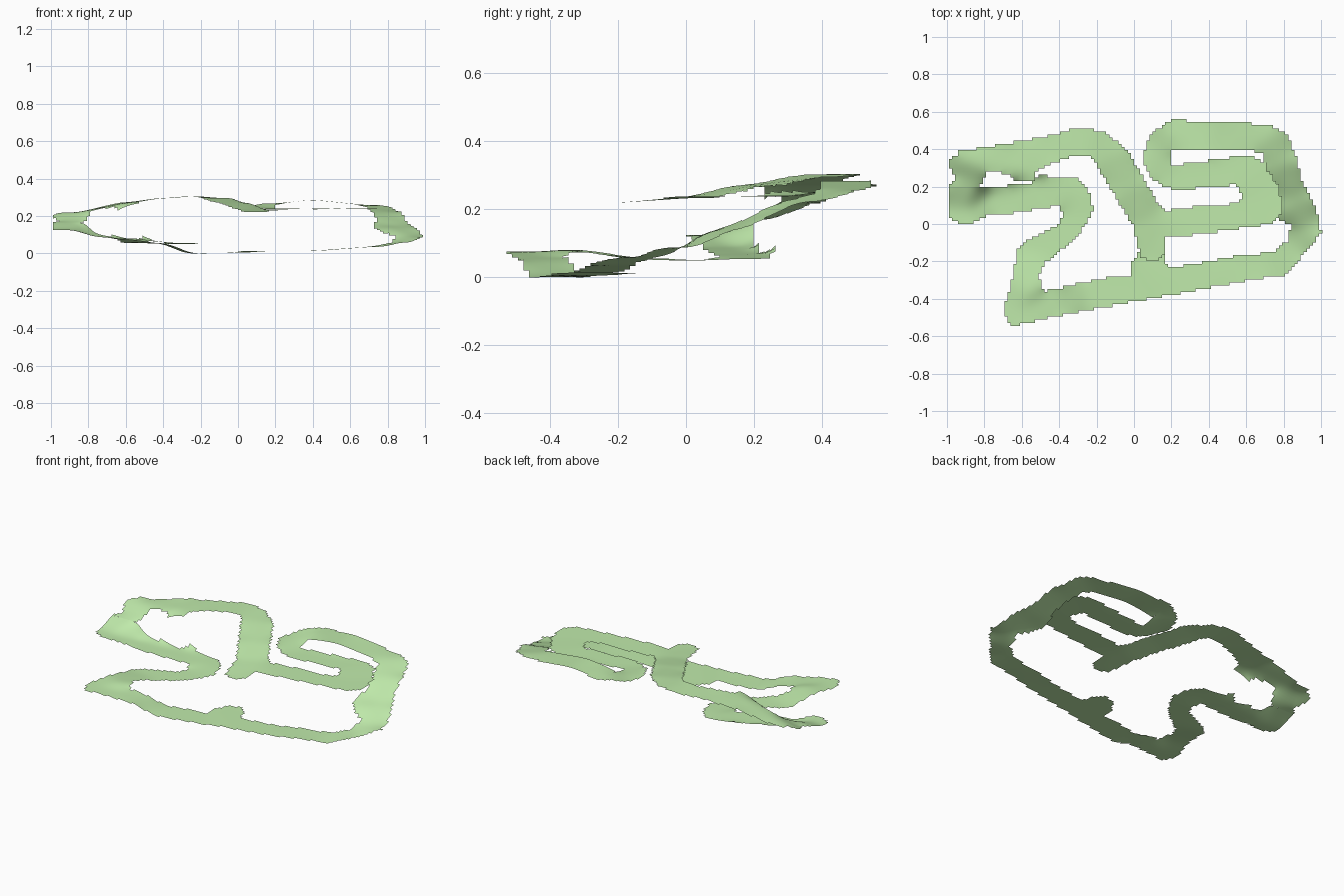
import bpy, bmesh, math

STEP = 0.0165

mat = bpy.data.materials.new("grass_green")
mat.diffuse_color = (0.53, 0.83, 0.41, 1)

# lower loop: left hairpin, S-bend, front straight, right climb, back straight
lower_outline = [
    (-.99, .2), (-.99, .04), (-.93, 0), (-.84, .01), (-.80, .04), (-.62, .06), (-.4, .1),
    (-.38, .05), (-.41, -.01), (-.56, -.08), (-.62, -.13), (-.64, -.25), (-.68, -.4),
    (-.7, -.48), (-.65, -.545), (-.4, -.49), (-.03, -.42), (.25, -.37), (.68, -.29),
    (.82, -.27), (.9, -.17), (1, -.05), (.98, .06), (.9, .23), (.86, .38), (.81, .49),
    (.74, .525), (.55, .545), (.2, .555), (.2, .4), (.6, .4), (.69, .37), (.71, .3),
    (.74, .2), (.72, .08), (.78, .02), (.84, 0), (.82, -.09), (.74, -.15), (.55, -.17),
    (.18, -.24), (.16, -.16), (.12, -.12), (.04, -.13), (-.01, -.2), (-.02, -.28),
    (-.1, -.28), (-.3, -.32), (-.48, -.36), (-.51, -.28), (-.48, -.21), (-.35, -.11),
    (-.25, 0), (-.22, .08), (-.25, .2), (-.3, .24), (-.5, .26), (-.55, .22), (-.65, .22),
    (-.69, .19), (-.82, .2)]
lower_line = [
    (-.6, .38, .285), (-.86, .33, .232), (-.9, .22, .182), (-.9, .07, .137), (-.75, .1, .1),
    (-.5, .15, .08), (-.31, .17, .067), (-.3, .03, .062), (-.52, -.14, .068), (-.58, -.35, .094),
    (-.62, -.46, .088), (-.42, -.42, .066), (-.24, -.38, .012), (0, -.33, .016), (.1, -.28, .025),
    (.4, -.26, .026), (.7, -.21, .046), (.86, -.13, .07), (.93, -.02, .1), (.87, .13, .155),
    (.8, .33, .235), (.7, .46, .27), (.4, .48, .297), (.2, .48, .28), (.12, .38, .26)]

# upper loop: back-left straight, diagonal with spur, inner hairpins
upper_outline = [
    (-.82, .2), (-.79, .28), (-.74, .28), (-.66, .26), (-.64, .23), (-.53, .23), (-.52, .28),
    (-.45, .32), (-.3, .37), (-.22, .35), (-.13, .2), (0, -.02), (.02, -.12), (.04, -.18),
    (.1, -.21), (.16, -.17), (.16, -.07), (.3, -.06), (.6, -.02), (.74, 0), (.79, .05),
    (.78, .2), (.72, .28), (.70, .33), (.6, .37), (.54, .36), (.35, .33), (.2, .315),
    (.2, .555), (.1, .49), (.06, .42), (.05, .33), (.08, .26), (.14, .21), (.22, .18),
    (.55, .21), (.58, .14), (.55, .11), (.3, .09), (.17, .07), (.12, .12), (.06, .23),
    (-.04, .4), (-.16, .49), (-.28, .52), (-.5, .46), (-.93, .39), (-.99, .33), (-.96, .24),
    (-.99, .2)]
upper_line = [
    (.4, .48, .297), (.2, .48, .28), (.12, .38, .26), (.2, .25, .25), (.6, .28, .253),
    (.69, .14, .25), (.6, .05, .25), (.2, .01, .246), (.1, -.18, .233), (.06, 0, .247),
    (-.02, .2, .284), (-.1, .38, .308), (-.25, .44, .317), (-.4, .41, .307), (-.6, .38, .285),
    (-.86, .33, .232), (-.9, .22, .182), (-.9, .07, .137), (-.75, .1, .1)]


def inside(x, y, poly):
    hit = False
    for (ax, ay), (bx, by) in zip(poly, poly[1:] + poly[:1]):
        if (ay > y) != (by > y) and x < ax + (y - ay) * (bx - ax) / (by - ay):
            hit = not hit
    return hit


def height(x, y, line):
    """Height from the road centre line, blended between nearby segments."""
    total = weight = 0
    for (ax, ay, az), (bx, by, bz) in zip(line, line[1:]):
        dx, dy = bx - ax, by - ay
        t = ((x - ax) * dx + (y - ay) * dy) / (dx * dx + dy * dy)
        t = max(0, min(1, t))
        d2 = (x - ax - t * dx) ** 2 + (y - ay - t * dy) ** 2
        w = 1 / (d2 + 0.0012) ** 2.5
        total += w * (az + t * (bz - az))
        weight += w
    return total / weight


def make_sheet(name, outline, line):
    """Stepped-edge grid sheet clipped to an outline and draped on a line."""
    bm = bmesh.new()
    verts = {}

    def vert(i, j):
        if (i, j) not in verts:
            x, y = i * STEP, j * STEP
            verts[i, j] = bm.verts.new((x, y, height(x, y, line)))
        return verts[i, j]

    n = math.ceil(1 / STEP)
    for i in range(-n, n):
        for j in range(-n, n):
            if inside((i + .5) * STEP, (j + .5) * STEP, outline):
                bm.faces.new([vert(i, j), vert(i + 1, j), vert(i + 1, j + 1), vert(i, j + 1)])
    # relax heights only, so slopes stay smooth
    for _ in range(4):
        new = {v: sum(e.other_vert(v).co.z for e in v.link_edges) / len(v.link_edges)
               for v in bm.verts if not v.is_boundary}
        for v, z in new.items():
            v.co.z = z
    low = min(v.co.z for v in bm.verts)
    for f in bm.faces:
        f.smooth = True
    me = bpy.data.meshes.new(name)
    bm.to_mesh(me)
    bm.free()
    me.materials.append(mat)
    ob = bpy.data.objects.new(name, me)
    bpy.context.collection.objects.link(ob)
    return ob, low


lower, low = make_sheet("lower_road", lower_outline, lower_line)
upper, _ = make_sheet("upper_road", upper_outline, upper_line)
# rest the lowest point on the ground
for ob in (lower, upper):
    for v in ob.data.vertices:
        v.co.z -= low
